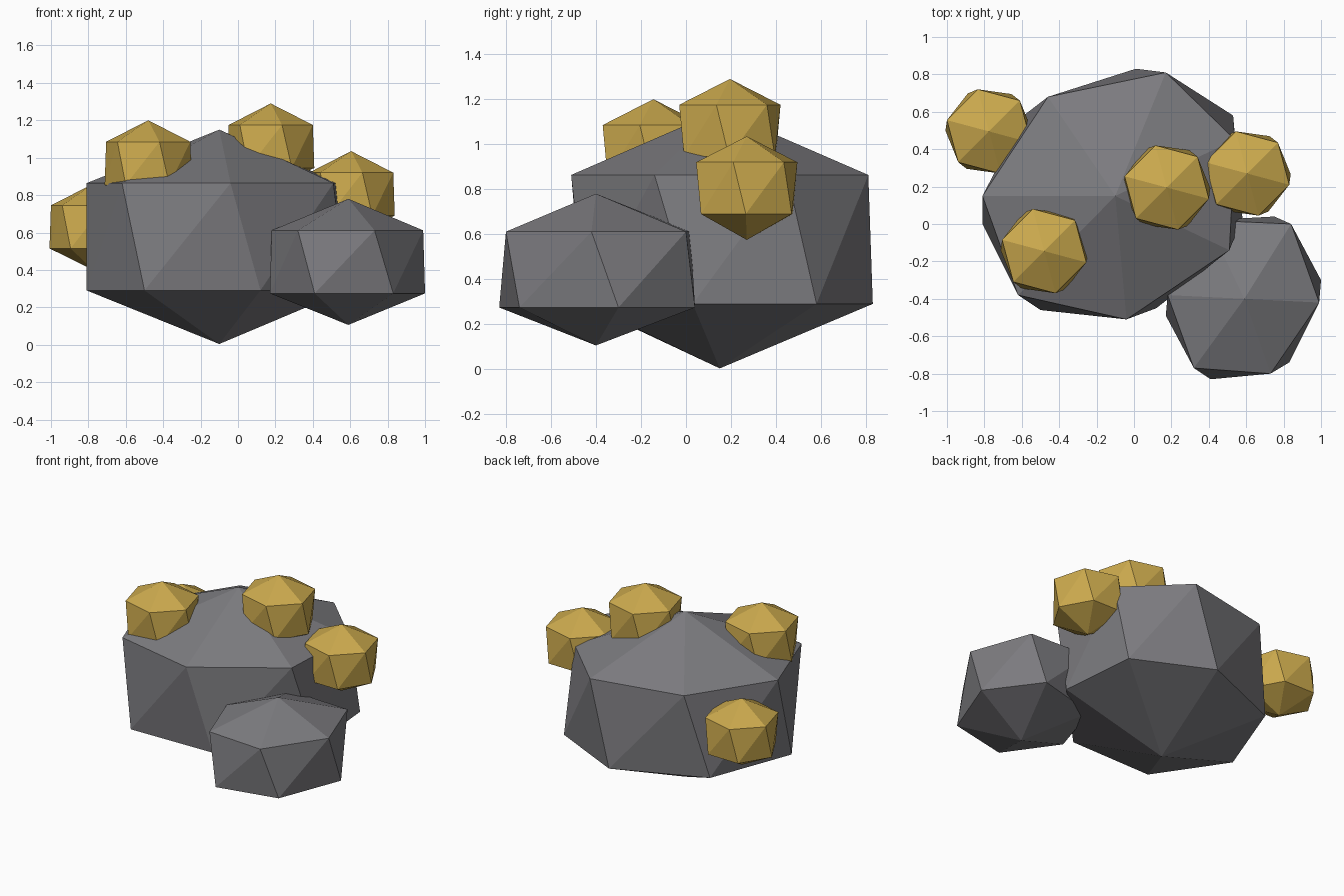
import bpy
import bmesh
from math import cos, sin, radians

cube = bpy.data.objects.get("Cube")
if cube:
    bpy.data.objects.remove(cube, do_unlink=True)


def make_material(name, color):
    material = bpy.data.materials.new(name)
    material.use_nodes = True
    material.diffuse_color = color
    shader = material.node_tree.nodes["Principled BSDF"]
    shader.inputs["Base Color"].default_value = color
    shader.inputs["Roughness"].default_value = 0.8
    return material


def faceted_stone(name, material, center, half_height, upper, lower):
    """Join a top point, two twisted rings and a bottom point with flat triangles."""
    x, y, z = center
    mesh = bpy.data.meshes.new(name)
    bm = bmesh.new()
    top = bm.verts.new((x, y, z + half_height))
    bottom = bm.verts.new((x, y, z - half_height))
    high = [bm.verts.new((px, py, z + half_height / 2)) for px, py in upper]
    low = [bm.verts.new((px, py, z - half_height / 2)) for px, py in lower]
    count = len(high)
    for i in range(count):
        j = (i + 1) % count
        bm.faces.new((top, high[i], high[j]))
        bm.faces.new((high[i], low[i], high[j]))
        bm.faces.new((low[i], low[j], high[j]))
        bm.faces.new((bottom, low[j], low[i]))
    bmesh.ops.recalc_face_normals(bm, faces=bm.faces)
    bm.to_mesh(mesh)
    bm.free()
    mesh.materials.append(material)
    stone = bpy.data.objects.new(name, mesh)
    bpy.context.collection.objects.link(stone)
    return stone


def ring(center, radius, start, count=6):
    """Evenly spaced points around a centre, starting at an angle in degrees."""
    angles = [radians(start + i * 360 / count) for i in range(count)]
    return [(center[0] + radius * cos(a), center[1] + radius * sin(a)) for a in angles]


stone_grey = make_material("stone grey", (0.2, 0.198, 0.212, 1))
ore_gold = make_material("ore gold", (0.6, 0.4, 0.075, 1))

# Large boulder with seven irregular sides
faceted_stone(
    "large_rock", stone_grey, (-0.1, 0.15, 0.577), 0.573,
    upper=[(0.17, 0.81), (-0.46, 0.68), (-0.81, 0.15), (-0.62, -0.38),
           (-0.04, -0.51), (0.51, -0.14), (0.54, 0.45)],
    lower=[(0.01, 0.83), (-0.59, 0.58), (-0.81, 0), (-0.5, -0.46),
           (0.12, -0.45), (0.58, 0.03), (0.53, 0.58)])

# Small boulder with six irregular sides
faceted_stone(
    "small_rock", stone_grey, (0.59, -0.4, 0.443), 0.337,
    upper=[(0.84, 0), (0.39, 0.02), (0.18, -0.38), (0.32, -0.77),
           (0.73, -0.8), (0.99, -0.42)],
    lower=[(0.75, 0.04), (0.3, -0.08), (0.17, -0.49), (0.41, -0.83),
           (0.83, -0.74), (1, -0.3)])

# Matching gold nuggets set into the large boulder
nuggets = {
    "top_nugget": (0.175, 0.195, 1.06),
    "front_nugget": (-0.48, -0.145, 0.97),
    "left_nugget": (0.605, 0.27, 0.805),
    "right_nugget": (-0.775, 0.495, 0.63),
}
for name, center in nuggets.items():
    faceted_stone(name, ore_gold, center, 0.23,
                  ring(center, 0.233, 45), ring(center, 0.233, 59))
